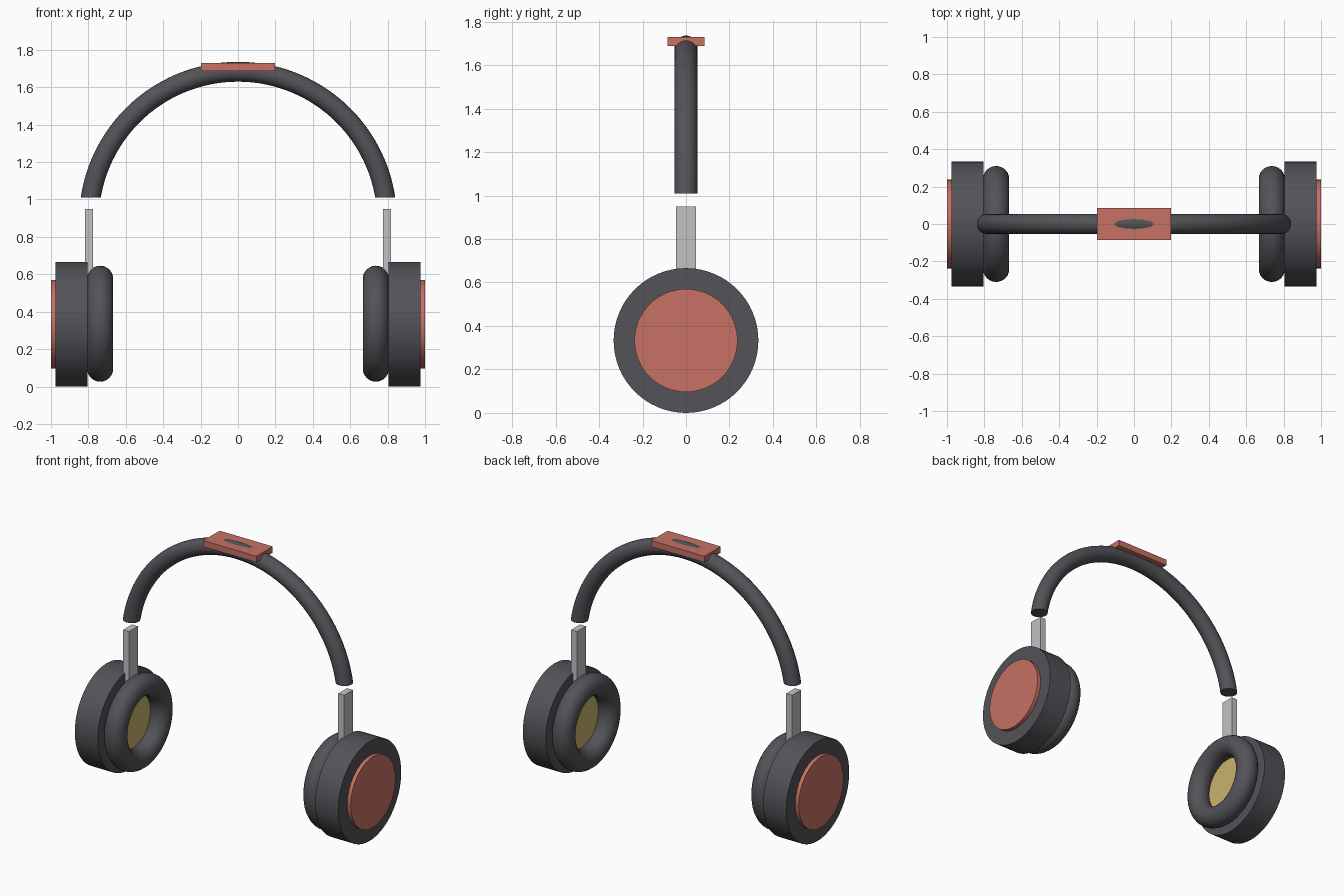
import bpy, bmesh, math
from mathutils import Matrix

if "Cube" in bpy.data.objects:
    bpy.data.objects.remove(bpy.data.objects["Cube"])


def material(name, color):
    m = bpy.data.materials.new(name)
    m.diffuse_color = (*color, 1)
    m.use_nodes = True
    m.node_tree.nodes["Principled BSDF"].inputs["Base Color"].default_value = m.diffuse_color
    return m


DARK = material("charcoal", (0.085, 0.086, 0.098))
RED = material("coral red", (0.57, 0.165, 0.13))
METAL = material("light grey metal", (0.53, 0.54, 0.56))
GOLD = material("pale gold", (0.58, 0.45, 0.155))


def finish(obj, name, mat, smooth=True):
    obj.name = name
    obj.data.materials.append(mat)
    if smooth:
        bpy.ops.object.shade_smooth_by_angle(angle=math.radians(35))
    return obj


def disc(name, x0, x1, radius, side, mat):
    # cylinder along x between two distances from the centre
    bpy.ops.mesh.primitive_cylinder_add(
        vertices=64, radius=radius, depth=x1 - x0,
        location=(side * (x0 + x1) / 2, 0, CUP_Z), rotation=(0, math.pi / 2, 0))
    return finish(bpy.context.object, name, mat)


def box(name, size, loc, mat):
    bpy.ops.mesh.primitive_cube_add(size=1, location=loc)
    bpy.context.object.data.transform(Matrix.Diagonal((*size, 1)))
    return finish(bpy.context.object, name, mat, False)


CUP_Z = 0.333
BAND_Z, BAND_R, TUBE_R = 0.886, 0.797, 0.053

# Ear cups, cushions and sliders on both sides
for side, tag in ((-1, "left"), (1, "right")):
    disc(tag + "_ear_cup", 0.805, 0.975, 0.333, side, DARK)
    disc(tag + "_outer_cap", 0.96, 1.0, 0.237, side, RED)
    disc(tag + "_speaker_plate", 0.775, 0.815, 0.18, side, GOLD)
    bpy.ops.mesh.primitive_torus_add(
        major_radius=0.24, minor_radius=0.07, major_segments=64, minor_segments=24,
        location=(side * 0.737, 0, CUP_Z + 0.003), rotation=(0, math.pi / 2, 0))
    finish(bpy.context.object, tag + "_cushion", DARK)
    box(tag + "_slider", (0.044, 0.094, 0.37), (side * 0.796, 0, 0.765), METAL)

# Headband: ring cut off level above the sliders and capped
bpy.ops.mesh.primitive_torus_add(
    major_radius=BAND_R, minor_radius=TUBE_R, major_segments=128, minor_segments=24)
band = bpy.context.object
band.data.transform(Matrix.Translation((0, 0, BAND_Z)) @ Matrix.Rotation(math.pi / 2, 4, 'X'))
bm = bmesh.new()
bm.from_mesh(band.data)
cut = bmesh.ops.bisect_plane(
    bm, geom=bm.verts[:] + bm.edges[:] + bm.faces[:],
    plane_co=(0, 0, 1.01), plane_no=(0, 0, -1), clear_outer=True)
bmesh.ops.holes_fill(bm, edges=[e for e in bm.edges if e.is_boundary], sides=0)
bmesh.ops.recalc_face_normals(bm, faces=bm.faces)
bm.to_mesh(band.data)
bm.free()
finish(band, "headband", DARK)

# Top pad, with the crown of the band just showing through
box("top_pad", (0.394, 0.172, 0.041), (0, 0, 1.7085), RED)
